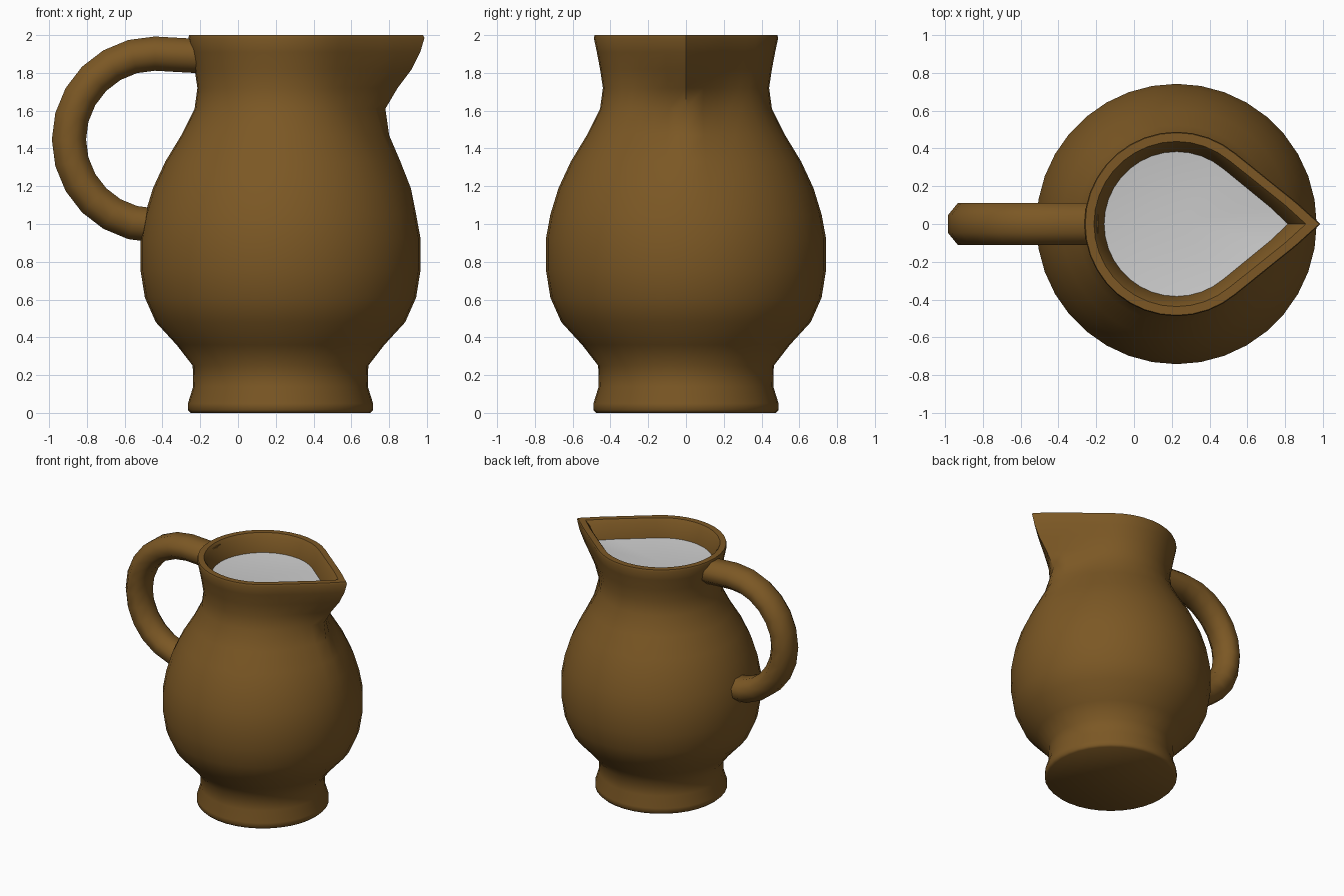
import bpy, bmesh
from math import sin, cos, acos, pi, radians

if "Cube" in bpy.data.objects:
    bpy.data.objects.remove(bpy.data.objects["Cube"])

SIDES = 36
CX = 0.225  # jug axis

brown = bpy.data.materials.new("brown_clay")
brown.diffuse_color = (0.20, 0.097, 0.018, 1)
brown.use_nodes = True
brown.node_tree.nodes["Principled BSDF"].inputs["Base Color"].default_value = brown.diffuse_color


def finish(bm, name, mat=None, angle=50):
    bmesh.ops.recalc_face_normals(bm, faces=bm.faces[:])
    me = bpy.data.meshes.new(name)
    bm.to_mesh(me)
    bm.free()
    ob = bpy.data.objects.new(name, me)
    bpy.context.collection.objects.link(ob)
    if mat:
        me.materials.append(mat)
    bpy.ops.object.select_all(action='DESELECT')
    ob.select_set(True)
    bpy.context.view_layer.objects.active = ob
    bpy.ops.object.shade_smooth_by_angle(angle=radians(angle))
    return ob


def teardrop(bm, z, r, tip):
    """Circle of radius r with straight tangents meeting at distance tip on +x."""
    at = acos(min(1, r / (tip + 0.015))) if tip > r else 0
    ring = []
    for i in range(SIDES):
        a = 2 * pi * i / SIDES
        d = min(a, 2 * pi - a)
        rad = min(tip, r / cos(at - d)) if d < at else r
        ring.append(bm.verts.new((CX + rad * cos(a), rad * sin(a), z)))
    return ring


def bridge(bm, a, b):
    n = len(a)
    for i in range(n):
        j = (i + 1) % n
        bm.faces.new((a[i], a[j], b[j], b[i]))


# jug: height, radius, spout reach
profile = [
    (0.0, .475, 0), (0.015, .49, 0), (0.05, .49, 0), (0.14, .462, 0),
    (0.25, .465, 0), (0.36, .55, 0), (0.48, .66, 0), (0.61, .718, 0),
    (0.76, .742, 0), (0.92, .742, 0), (1.05, .718, 0), (1.19, .675, .69),
    (1.33, .61, .635), (1.47, .525, .575), (1.61, .455, .555),
    (1.72, .44, .62), (1.82, .455, .695), (1.91, .472, .74),
    (1.985, .488, .762), (2.0, .483, .755),
    (2.0, .437, .685), (1.97, .418, .65), (1.85, .38, .585), (1.80, .378, .575),
]
bm = bmesh.new()
rings = [teardrop(bm, *p) for p in profile]
for a, b in zip(rings, rings[1:]):
    bridge(bm, a, b)
bm.faces.new(rings[0])
bm.faces.new(rings[-1])
finish(bm, "jug_body", brown)

# slightly dished filling inside the neck
bm = bmesh.new()
fill = [teardrop(bm, *p) for p in
        [(1.86, .383, .59), (1.85, .29, .43), (1.843, .15, .2)]]
for a, b in zip(fill, fill[1:]):
    bridge(bm, a, b)
centre = bm.verts.new((CX, 0, 1.84))
for i in range(SIDES):
    bm.faces.new((fill[-1][i], fill[-1][(i + 1) % SIDES], centre))
ob = finish(bm, "milk_surface")
if ob.data.polygons[0].normal.z < 0:
    ob.data.flip_normals()

# handle: eight-sided tube along an arc, ends sunk into the wall
HX, HZ, HR = -0.44, 1.447, 0.455
path = [(-0.19, 1.888, pi / 2)]
for i in range(13):
    a = pi / 2 + pi * i / 12
    path.append((HX + HR * cos(a), HZ + HR * sin(a), a))
bm = bmesh.new()
rings = []
for x, z, a in path:
    ring = []
    for k in range(8):
        t = 2 * pi * (k + 0.5) / 8
        n, y = 0.098 * cos(t), 0.12 * sin(t)
        ring.append(bm.verts.new((x + n * cos(a), y, z + n * sin(a))))
    rings.append(ring)
for a, b in zip(rings, rings[1:]):
    bridge(bm, a, b)
bm.faces.new(rings[0])
bm.faces.new(rings[-1])
finish(bm, "handle", brown, 60)
